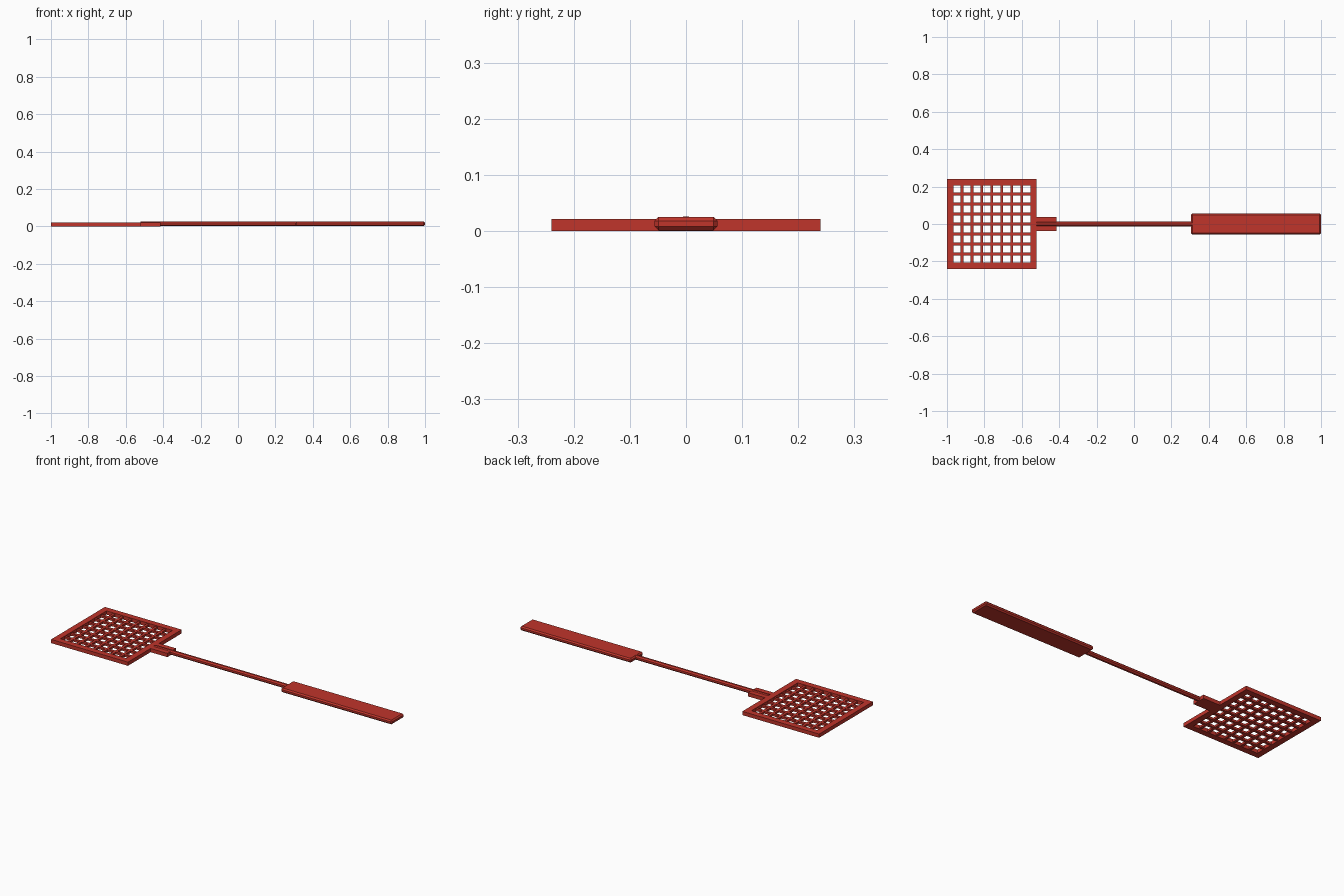
import bpy, bmesh, math
from mathutils import Matrix

if "Cube" in bpy.data.objects:
    bpy.data.objects.remove(bpy.data.objects["Cube"])

red = bpy.data.materials.new("red plastic")
red.diffuse_color = (0.53, 0.035, 0.024, 1)
red.use_nodes = True
red.node_tree.nodes["Principled BSDF"].inputs["Base Color"].default_value = red.diffuse_color


def finish(name, bm):
    bmesh.ops.recalc_face_normals(bm, faces=bm.faces)
    mesh = bpy.data.meshes.new(name)
    bm.to_mesh(mesh)
    bm.free()
    mesh.materials.append(red)
    ob = bpy.data.objects.new(name, mesh)
    bpy.context.collection.objects.link(ob)
    return ob


def box(name, x0, x1, w, z0, z1, bevel=0):
    bm = bmesh.new()
    bmesh.ops.create_cube(bm, size=1)
    bmesh.ops.scale(bm, vec=(x1 - x0, w, z1 - z0), verts=bm.verts)
    bmesh.ops.translate(bm, vec=((x0 + x1) / 2, 0, (z0 + z1) / 2), verts=bm.verts)
    if bevel:
        bmesh.ops.bevel(bm, geom=bm.edges[:], offset=bevel, segments=1, affect='EDGES')
    return finish(name, bm)


def sheet(name, cx, cuts, is_hole, z0, z1):
    """Flat plate on a square grid of cuts, with some cells left open."""
    bm = bmesh.new()
    n = len(cuts)
    v = [[bm.verts.new((cx + x, y, z0)) for y in cuts] for x in cuts]
    for i in range(n - 1):
        for j in range(n - 1):
            if not is_hole(i, j):
                bm.faces.new((v[i][j], v[i + 1][j], v[i + 1][j + 1], v[i][j + 1]))
    res = bmesh.ops.extrude_face_region(bm, geom=bm.faces[:], use_keep_orig=True)
    top = [g for g in res["geom"] if isinstance(g, bmesh.types.BMVert)]
    bmesh.ops.translate(bm, vec=(0, 0, z1 - z0), verts=top)
    return finish(name, bm)


# swatter head: raised rim around a thinner square mesh
HEAD_X, HALF, INNER = -0.76, 0.24, 0.206
sheet("head_rim", HEAD_X, [-HALF, -INNER, INNER, HALF],
      lambda i, j: i == 1 and j == 1, 0, 0.021)

N, BAR = 8, 0.0145
hole = (2 * INNER - (N - 1) * BAR) / N
cuts = [-INNER - 0.004]
for k in range(N):
    start = -INNER + k * (hole + BAR)
    cuts += [start, start + hole]
cuts.append(INNER + 0.004)
sheet("head_mesh", HEAD_X, cuts, lambda i, j: i % 2 == 1 and j % 2 == 1, 0.004, 0.016)

# neck block joining head and rod
box("neck", -0.525, -0.415, 0.076, 0, 0.021)

# thin rod
bm = bmesh.new()
bmesh.ops.create_cone(bm, cap_ends=True, segments=8, radius1=0.0132, radius2=0.0132, depth=0.84)
bmesh.ops.rotate(bm, matrix=Matrix.Rotation(math.pi / 8, 3, 'Z'), verts=bm.verts)
if max(abs(v.co.x) for v in bm.verts) > 0.0131:
    bmesh.ops.rotate(bm, matrix=Matrix.Rotation(math.pi / 8, 3, 'Z'), verts=bm.verts)
bmesh.ops.rotate(bm, matrix=Matrix.Rotation(math.pi / 2, 3, 'Y'), verts=bm.verts)
bmesh.ops.translate(bm, vec=(-0.1, 0, 0.0133), verts=bm.verts)
finish("rod", bm)

# chamfered grip
box("handle", 0.305, 1.0, 0.112, 0.001, 0.025, 0.007)
